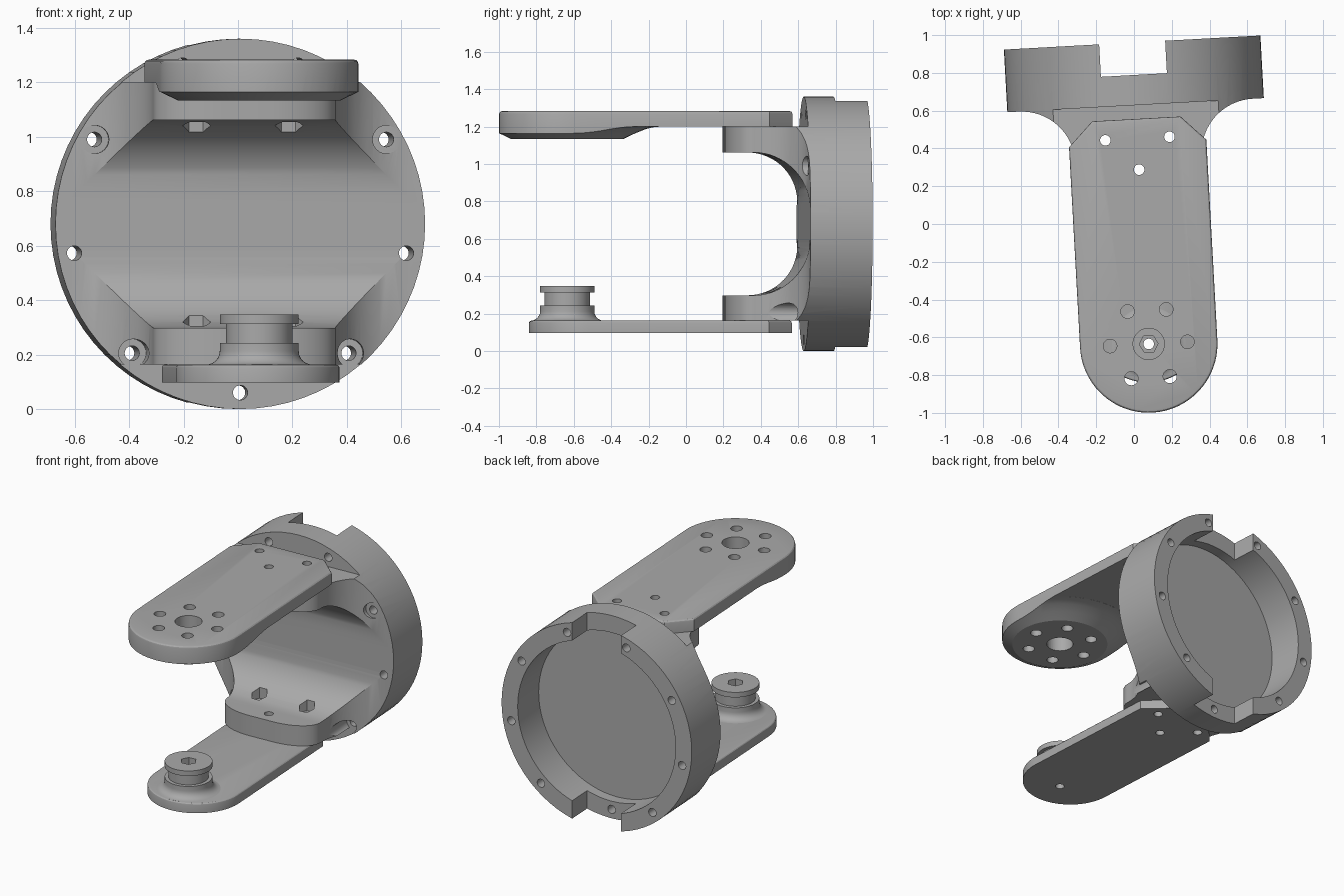
import bpy, bmesh
from math import sin, cos, pi, radians
from mathutils import Matrix

if "Cube" in bpy.data.objects:
    bpy.data.objects.remove(bpy.data.objects["Cube"], do_unlink=True)

grey = bpy.data.materials.new("plain grey")
grey.use_nodes = True
grey.diffuse_color = (0.4, 0.4, 0.4, 1)
grey.node_tree.nodes["Principled BSDF"].inputs["Base Color"].default_value = grey.diffuse_color

PLACE = Matrix.Translation((0.043, 0, 0)) @ Matrix.Rotation(radians(3.15), 4, "Z")
PIVOT = -0.636     # y of the arm tip hole and the roller
MID = 0.68         # height of the cup axis, also its radius
FACE = 0.63        # y of the cup's front face
FILLET = 0.285     # blend from the lips and neck into the front face
START = FACE - FILLET


def arc(cx, cy, r, a, b, n=16, ry=None):
    ry = ry or r
    return [(cx + r * cos(radians(a + (b - a) * i / n)),
             cy + ry * sin(radians(a + (b - a) * i / n))) for i in range(n + 1)]


def circle(cx, cy, r, n=24):
    return arc(cx, cy, r, 0, 360, n)[:-1]


def rect(x0, y0, x1, y1):
    return [(x0, y0), (x1, y0), (x1, y1), (x0, y1)]


def mirrored(points):
    return points + [(-x, y) for x, y in reversed(points)]


def finish(bm, name):
    bmesh.ops.recalc_face_normals(bm, faces=bm.faces)
    mesh = bpy.data.meshes.new(name)
    bm.to_mesh(mesh)
    bm.free()
    obj = bpy.data.objects.new(name, mesh)
    bpy.context.collection.objects.link(obj)
    return obj


def prism(name, points, axis, a, b, bevel=0):
    """Extrude a 2D outline along an axis from a to b."""
    place = {"x": lambda p, t: (t, p[0], p[1]),
             "y": lambda p, t: (p[0], t, p[1]),
             "z": lambda p, t: (p[0], p[1], t)}[axis]
    bm = bmesh.new()
    low = [bm.verts.new(place(p, a)) for p in points]
    high = [bm.verts.new(place(p, b)) for p in points]
    bm.faces.new(low)
    top = bm.faces.new(high)
    for i in range(len(points)):
        j = (i + 1) % len(points)
        bm.faces.new((low[i], low[j], high[j], high[i]))
    if bevel:
        bmesh.ops.recalc_face_normals(bm, faces=bm.faces)
        bmesh.ops.bevel(bm, geom=list(top.edges), offset=bevel, segments=3,
                        profile=0.5, affect="EDGES")
    return finish(bm, name)


def lathe(name, profile, steps=64):
    """Turn a (radius, z) profile about the pivot."""
    bm = bmesh.new()
    verts = [bm.verts.new((r, PIVOT, z)) for r, z in profile]
    edges = [bm.edges.new(pair) for pair in zip(verts, verts[1:])]
    bmesh.ops.spin(bm, geom=verts + edges, cent=(0, PIVOT, 0), axis=(0, 0, 1),
                   angle=2 * pi, steps=steps)
    bmesh.ops.remove_doubles(bm, verts=bm.verts, dist=1e-5)
    return finish(bm, name)


def combine(obj, others, operation="DIFFERENCE"):
    for other in others:
        mod = obj.modifiers.new("combine", "BOOLEAN")
        mod.operation, mod.solver, mod.object = operation, "EXACT", other
    bpy.context.view_layer.update()
    result = bpy.data.meshes.new_from_object(
        obj.evaluated_get(bpy.context.evaluated_depsgraph_get()))
    obj.modifiers.clear()
    obj.data = result
    for other in others:
        bpy.data.objects.remove(other, do_unlink=True)


def complete(obj):
    obj.data.transform(PLACE)
    obj.data.materials.clear()
    obj.data.materials.append(grey)
    for poly in obj.data.polygons:
        poly.material_index = 0
        poly.use_smooth = True
    obj.data.set_sharp_from_angle(angle=radians(20))


SCREWS = [(-0.17, 0.453), (0.17, 0.453), (0, 0.288)]


def screw_cutters():
    return [prism("cutter", circle(x, y, 0.028), "z", -0.1, 1.5) for x, y in SCREWS]


# Cup and saddle bracket: slab and flared neck trimmed to a round outline
reach = 0.62
side = (arc(reach - FILLET - 0.25, START, 0.25, -90, 0, 12, START - 0.202)
        + arc(reach, START, FILLET, 180, 90)[1:] + [(reach, FACE + 0.05)])
cup = prism("cup_bracket", mirrored(side), "z", 0.163, 1.2)
combine(cup, [prism("slab", rect(-0.8, -0.2, 0.8, 1.6), "y", FACE, 0.962)], "UNION")
combine(cup, [prism("round", circle(0, MID, MID, 72), "y", 0, 1.2)], "INTERSECT")

# Hollow saddle, cup cavity and the two rim notches
hollow = ([(0, 0.298)] + arc(START, 0.298 + FILLET, FILLET, -90, 0)
          + arc(START, 1.062 - FILLET, FILLET, 0, 90) + [(0, 1.062)])
combine(cup, [
    prism("cutter", hollow, "x", -1, 1),
    prism("cutter", circle(0, MID, 0.565, 72), "y", 0.72, 1.2),
    prism("cutter", rect(-0.175, -0.3, 0.175, 1.7), "y", 0.79, 1.2)])

# Ring of nine rim holes with spot faces on the neck
cutters = screw_cutters()
for i in range(9):
    angle = radians(-90 + 40 * i)
    x, z = 0.62 * cos(angle), MID + 0.62 * sin(angle)
    cutters.append(prism("cutter", circle(x, z, 0.027), "y", 0.1, 1.2))
    if i not in (0, 4, 5):
        cutters.append(prism("cutter", circle(x, z, 0.052), "y", 0.1, FACE - 0.004))

# Hexagonal nut pockets in both lips
for x, y in SCREWS[:2]:
    for low, high in ((0.27, 0.45), (0.91, 1.09)):
        cutters.append(prism("cutter", circle(x, y, 0.052, 6), "z", low, high))
combine(cup, cutters)
complete(cup)


def arm_outline(half, centre):
    return arc(0, centre, half, 180, 360, 40) + [
        (half, 0.427), (half - 0.13, 0.557), (0.13 - half, 0.557), (-half, 0.427)]


# Upper arm: plate with a tapered pad under the tip
upper = prism("upper_arm", rect(-0.8, -1.2, 0.8, 0.8), "z", 1.2, 1.32)
pad = lathe("pad", [(0, 1.134), (0.30, 1.134), (0.363, 1.164), (0.42, 1.187),
                    (0.455, 1.196), (0.49, 1.1995), (0.49, 1.25), (0, 1.25)])
combine(upper, [pad], "UNION")
combine(upper, [prism("outline", arm_outline(0.364, PIVOT), "z", 1.0, 1.283, 0.015)], "INTERSECT")
cutters = screw_cutters() + [prism("cutter", circle(0, PIVOT, 0.083, 32), "z", 1, 1.5)]
for x, y in circle(0, PIVOT, 0.205, 6):
    cutters.append(prism("cutter", circle(x, y, 0.036), "z", 1, 1.5))
combine(upper, cutters)
complete(upper)

# Lower arm: plain shorter plate
lower = prism("lower_arm", arm_outline(0.3, -0.54), "z", 0.098, 0.163, 0.012)
combine(lower, screw_cutters() + [prism("cutter", circle(0, PIVOT, 0.028), "z", 0, 1)])
complete(lower)

# Grooved roller with a hexagonal socket
roller = lathe("roller", [(0, 0.158), (0.195, 0.158)] + arc(0.195, 0.213, 0.05, 270, 180, 6) + [
    (0.145, 0.243), (0.122, 0.243), (0.122, 0.313), (0.145, 0.313), (0.145, 0.347), (0, 0.347)])
combine(roller, [prism("cutter", circle(0, PIVOT, 0.05, 6), "z", 0.27, 0.5),
                 prism("cutter", circle(0, PIVOT, 0.028), "z", 0, 0.5)])
complete(roller)
